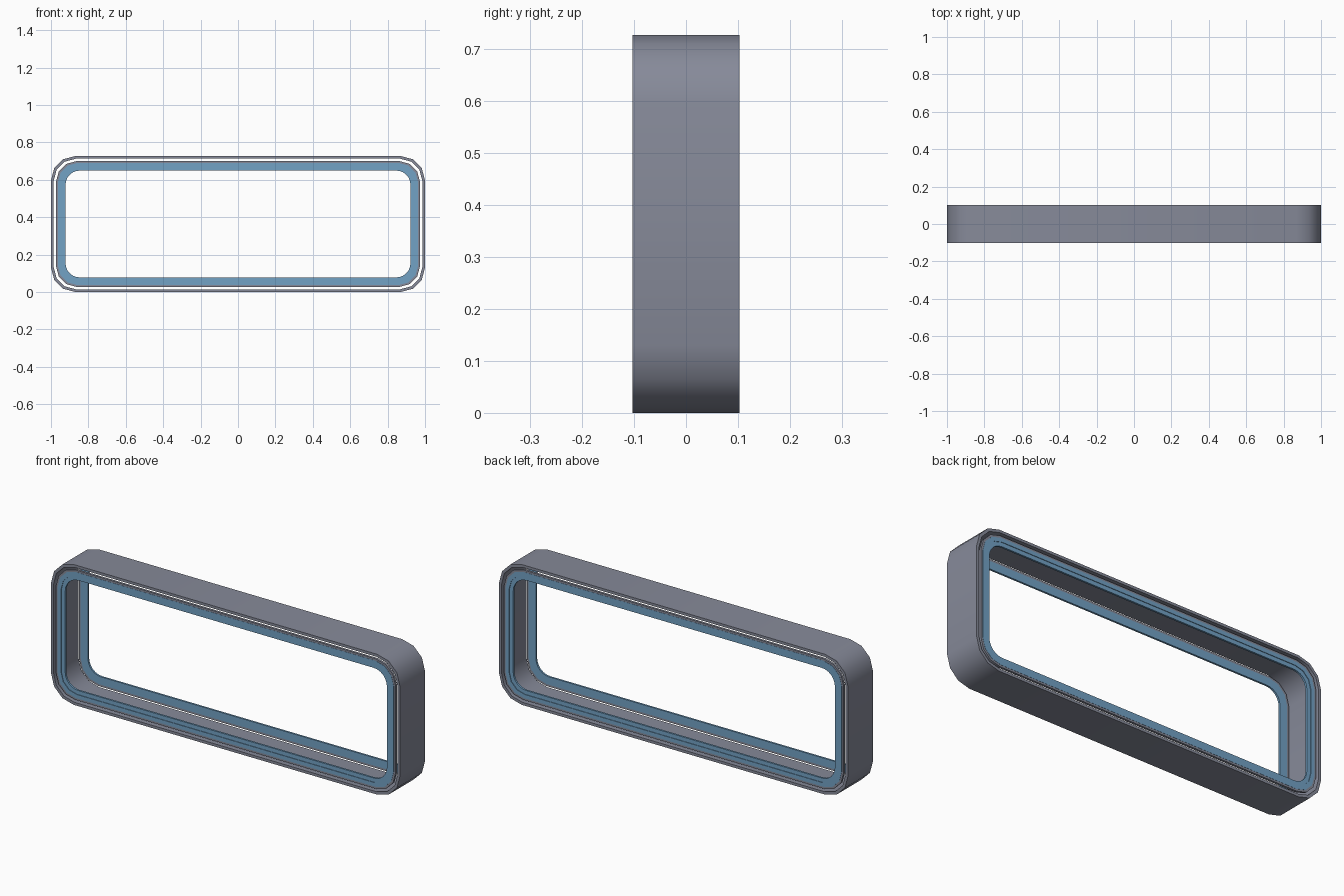
import bpy, bmesh, math

if "Cube" in bpy.data.objects:
    bpy.data.objects.remove(bpy.data.objects["Cube"])

ZC = 0.3635  # centre height of the frame


def material(name, rgb):
    m = bpy.data.materials.new(name)
    m.diffuse_color = (*rgb, 1)
    m.use_nodes = True
    m.node_tree.nodes["Principled BSDF"].inputs["Base Color"].default_value = m.diffuse_color
    return m


GREY = material("slate_grey", (0.24, 0.255, 0.32))
BLUE = material("steel_blue", (0.17, 0.36, 0.56))


def outline(hx, hz, r, seg):
    """Rounded rectangle points in the xz plane."""
    pts = []
    for k, (sx, sz) in enumerate([(1, 1), (-1, 1), (-1, -1), (1, -1)]):
        for i in range(seg + 1):
            a = math.pi / 2 * (k + i / seg)
            pts.append((sx * (hx - r) + r * math.cos(a),
                        ZC + sz * (hz - r) + r * math.sin(a)))
    return pts


def band(name, inset, width, y0, y1, seg, mat):
    """Closed rounded frame: inset from the outer envelope, given width and depth."""
    loops = []
    bm = bmesh.new()
    for d, y in ((inset, y0), (inset, y1), (inset + width, y1), (inset + width, y0)):
        pts = outline(1 - d, ZC - d, 0.13 - 0.7 * d, seg)
        loops.append([bm.verts.new((x, y, z)) for x, z in pts])
    n = len(loops[0])
    for k in range(4):
        a, b = loops[k], loops[(k + 1) % 4]
        for i in range(n):
            j = (i + 1) % n
            bm.faces.new((a[i], a[j], b[j], b[i]))
    bmesh.ops.recalc_face_normals(bm, faces=bm.faces)
    me = bpy.data.meshes.new(name)
    bm.to_mesh(me)
    bm.free()
    me.materials.append(mat)
    ob = bpy.data.objects.new(name, me)
    bpy.context.collection.objects.link(ob)
    bpy.context.view_layer.objects.active = ob
    ob.select_set(True)
    bpy.ops.object.shade_smooth_by_angle(angle=math.radians(40))
    ob.select_set(False)
    return ob


# Outer casing
band("outer_shell", 0.0, 0.014, -0.1025, 0.1025, 3, GREY)

# Floating trim rings at the front and back openings
for side, s in (("front", -1), ("back", 1)):
    band(side + "_ring_edge", 0.027, 0.010, s * 0.088, s * 0.100, 3, GREY)
    band(side + "_ring_outer", 0.037, 0.020, s * 0.088, s * 0.101, 3, BLUE)
    band(side + "_ring_inner", 0.057, 0.021, s * 0.088, s * 0.098, 6, BLUE)
